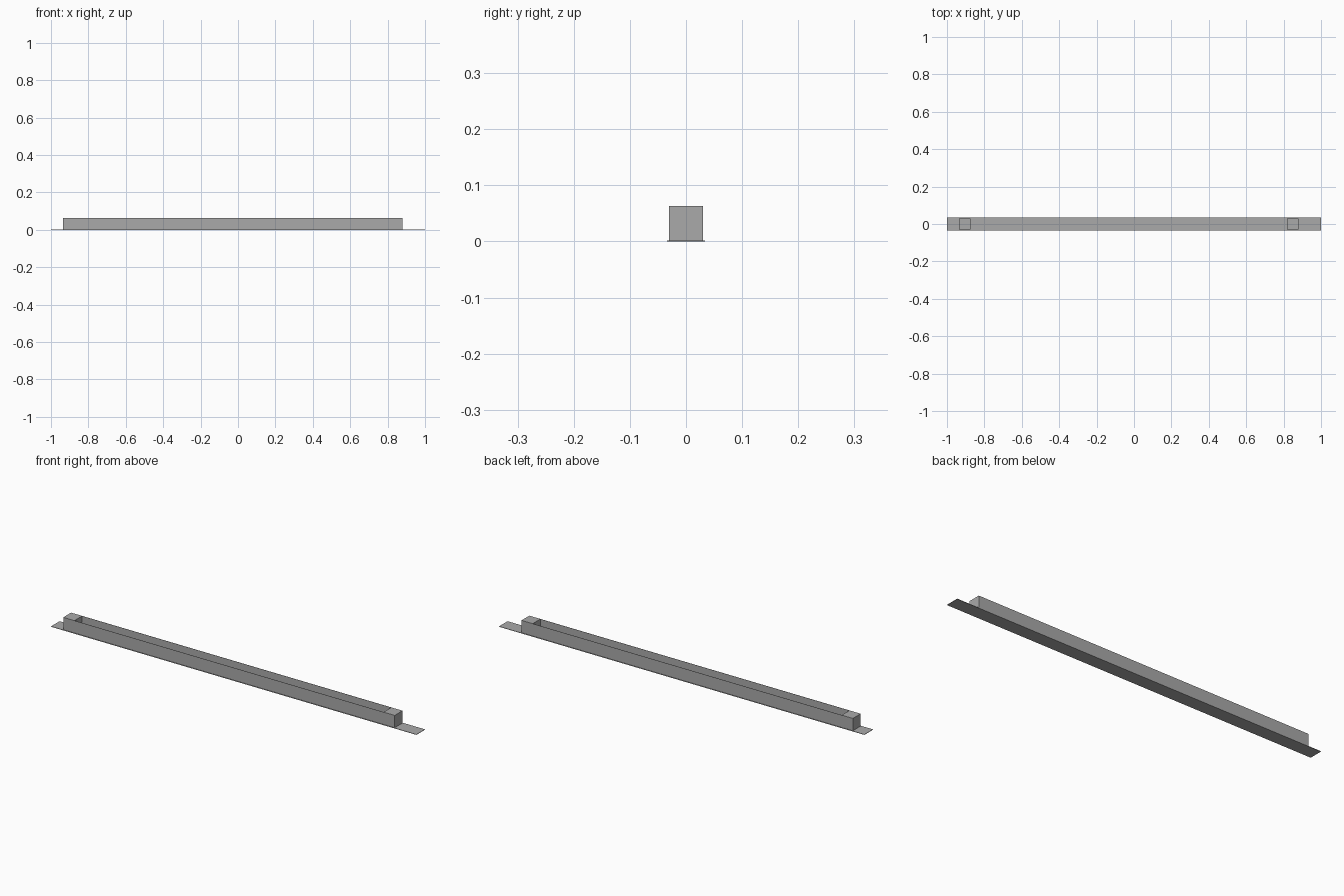
import bpy, bmesh
from mathutils import Matrix, Vector

if "Cube" in bpy.data.objects:
    bpy.data.objects.remove(bpy.data.objects["Cube"])

# Shared dark grey finish
grey = bpy.data.materials.new("dark_grey")
grey.diffuse_color = (0.4, 0.4, 0.4, 1)
grey.use_nodes = True
grey.node_tree.nodes["Principled BSDF"].inputs["Base Color"].default_value = grey.diffuse_color


def box(name, lo, hi):
    """Axis-aligned box between two corners."""
    lo, hi = Vector(lo), Vector(hi)
    bm = bmesh.new()
    bmesh.ops.create_cube(bm, size=1, matrix=Matrix.Translation((lo + hi) / 2)
                          @ Matrix.Diagonal((*(hi - lo), 1)))
    mesh = bpy.data.meshes.new(name)
    bm.to_mesh(mesh)
    bm.free()
    mesh.materials.append(grey)
    obj = bpy.data.objects.new(name, mesh)
    bpy.context.collection.objects.link(obj)
    return obj


BASE_T = 0.002             # base plate thickness
X0, X1 = -0.935, 0.879     # ends of the trough
HALF_W, TOP = 0.0305, 0.063
BLOCK, WALL = 0.061, 0.001

# Thin mounting plate
box("base_plate", (-1, -0.0335, 0), (1, 0.0335, BASE_T))

# Solid end blocks
for name, a in (("left_end_block", X0), ("right_end_block", X1 - BLOCK)):
    box(name, (a, -HALF_W, BASE_T), (a + BLOCK, HALF_W, TOP))

# Thin side walls between the blocks, leaving the top open
for name, y in (("front_wall", -HALF_W), ("back_wall", HALF_W - WALL)):
    box(name, (X0 + BLOCK, y, BASE_T), (X1 - BLOCK, y + WALL, TOP))
